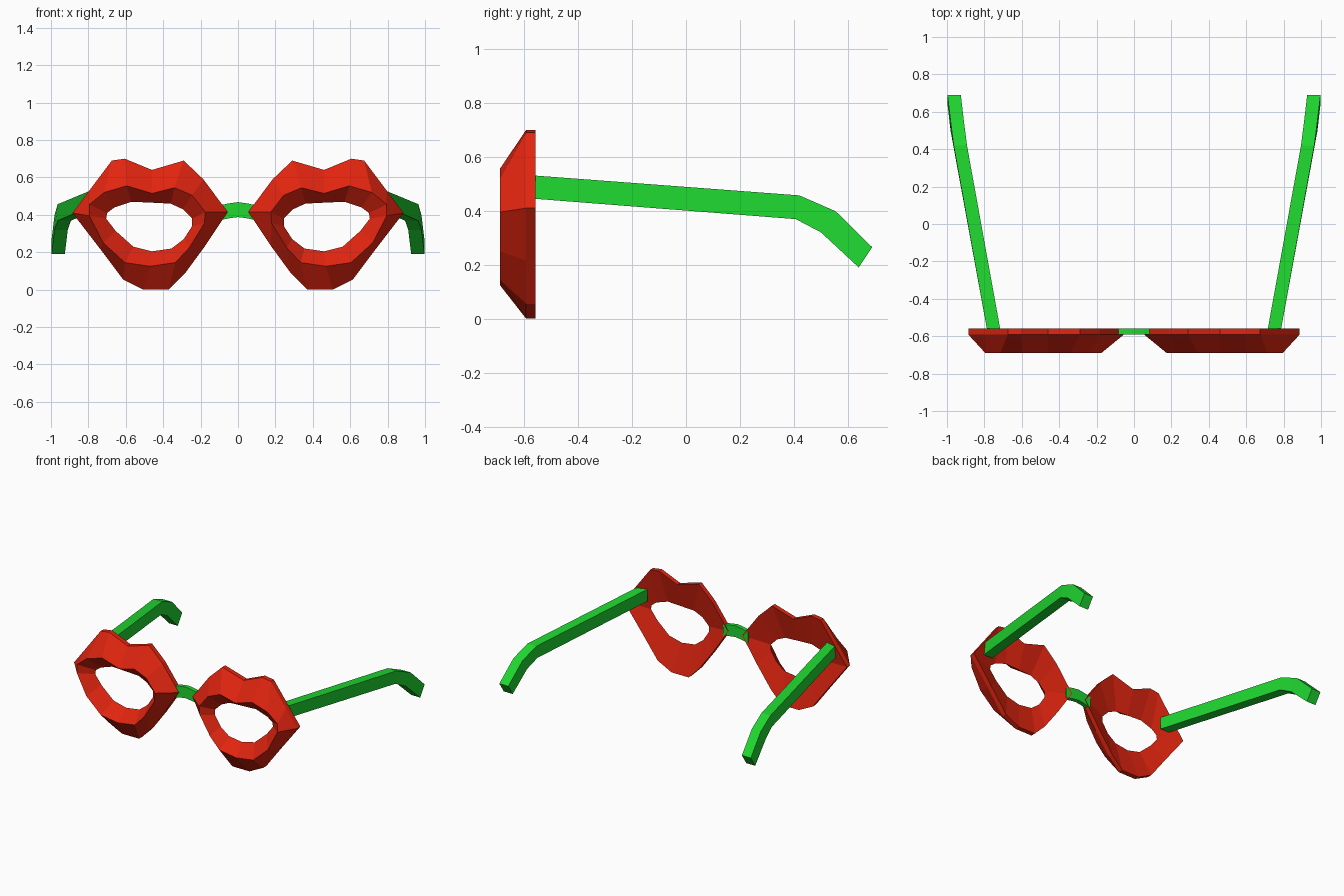
import bpy, bmesh

if "Cube" in bpy.data.objects:
    bpy.data.objects.remove(bpy.data.objects["Cube"])


def material(name, rgb):
    m = bpy.data.materials.new(name)
    m.diffuse_color = (*rgb, 1)
    m.use_nodes = True
    m.node_tree.nodes["Principled BSDF"].inputs["Base Color"].default_value = m.diffuse_color
    return m


RED = material("red_plastic", (0.76, 0.018, 0.005))
GREEN = material("green_plastic", (0.014, 0.68, 0.03))


def loft(name, rings, mat, side=1, closed=False):
    """Skin a list of matching point rings; close into a tube loop or cap the ends."""
    bm = bmesh.new()
    vs = [[bm.verts.new((side * x, y, z)) for x, y, z in r] for r in rings]
    n = len(vs[0])
    pairs = list(zip(vs, vs[1:])) + ([(vs[-1], vs[0])] if closed else [])
    for a, b in pairs:
        for i in range(n):
            j = (i + 1) % n
            bm.faces.new((a[i], a[j], b[j], b[i]))
    if not closed:
        bm.faces.new(vs[0])
        bm.faces.new(vs[-1])
    bmesh.ops.recalc_face_normals(bm, faces=bm.faces)
    me = bpy.data.meshes.new(name)
    bm.to_mesh(me)
    bm.free()
    me.materials.append(mat)
    ob = bpy.data.objects.new(name, me)
    bpy.context.collection.objects.link(ob)
    return ob


# Lip-shaped rim profiles (x, z): outer edge, raised front ridge, lens opening
outer = [(.885, .41), (.795, .53), (.675, .69), (.605, .70), (.46, .64), (.29, .69), (.185, .59),
         (.055, .415), (.175, .235), (.285, .085), (.37, 0), (.505, 0), (.615, .055), (.735, .215)]
ridge = [(.795, .395), (.795, .455), (.715, .52), (.595, .555), (.46, .515), (.34, .545), (.245, .505),
         (.175, .415), (.18, .355), (.26, .225), (.335, .145), (.47, .125), (.605, .145), (.72, .25)]
hole = [(.705, .38), (.70, .41), (.66, .44), (.57, .47), (.46, .465), (.36, .46), (.295, .43),
        (.245, .38), (.245, .34), (.29, .27), (.355, .22), (.46, .205), (.56, .23), (.655, .315)]
rim = [[(x, y, z) for x, z in prof] for prof, y in
       ((outer, -.558), (outer, -.592), (ridge, -.69), (hole, -.61))]

# Temple arm stations: top (y, z), bottom (y, z), inner x
arm_path = [((-.58, .532), (-.58, .446), .712), ((.42, .457), (.407, .369), .893),
            ((.555, .398), (.50, .32), .910), ((.69, .265), (.64, .19), .926)]
arm = [[(x, *t), (x + .071, *t), (x + .071, *b), (x, *b)] for t, b, x in arm_path]

for side, label in ((1, "right"), (-1, "left")):
    loft(label + "_lens_rim", rim, RED, side, closed=True)
    loft(label + "_temple_arm", arm, GREEN, side)

# Arched nose bridge
bridge = [[(x, -.59, z + .08), (x, -.56, z + .08), (x, -.56, z), (x, -.59, z)]
          for x, z in ((-.1, .37), (-.05, .381), (0, .388), (.05, .381), (.1, .37))]
loft("nose_bridge", bridge, GREEN)
